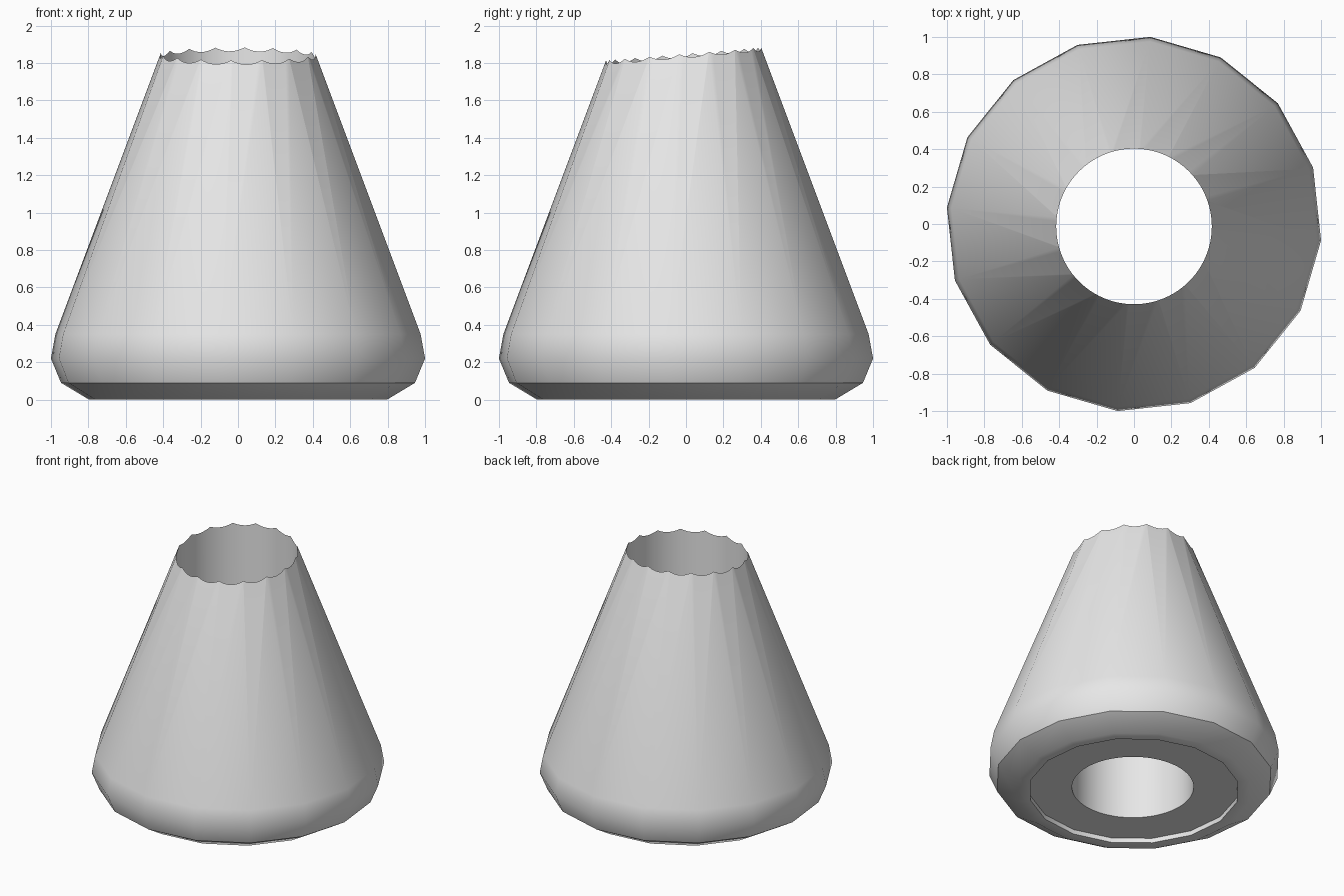
import bpy
import math

if "Cube" in bpy.data.objects:
    bpy.data.objects.remove(bpy.data.objects["Cube"], do_unlink=True)

SIDES = 16
PHASE = math.radians(-5)


def make_material(name, colour):
    mat = bpy.data.materials.new(name)
    mat.use_nodes = True
    mat.diffuse_color = colour
    mat.node_tree.nodes["Principled BSDF"].inputs["Base Color"].default_value = colour
    return mat


def lathe(name, profile):
    """Revolve (radius, height) points into a closed faceted solid."""
    verts, faces = [], []
    for r, z in profile:
        for i in range(SIDES):
            a = PHASE + math.tau * i / SIDES
            verts.append((r * math.cos(a), r * math.sin(a), z))
    for k in range(len(profile) - 1):
        for i in range(SIDES):
            j = (i + 1) % SIDES
            lo, hi = k * SIDES, (k + 1) * SIDES
            faces.append((lo + i, lo + j, hi + j, hi + i))
    faces.append(tuple(reversed(range(SIDES))))
    faces.append(tuple(range(len(verts) - SIDES, len(verts))))
    mesh = bpy.data.meshes.new(name)
    mesh.from_pydata(verts, [], faces)
    obj = bpy.data.objects.new(name, mesh)
    bpy.context.collection.objects.link(obj)
    return obj


# Tapered body: recessed underside, chamfered foot, rounded shoulder, long cone
body = lathe("tapered_body", [
    (0.72, 0.035), (0.72, 0.0), (0.80, 0.0), (0.95, 0.09),
    (1.004, 0.22), (0.98, 0.35), (0.265, 2.25),
])
body.data.materials.append(make_material("light_grey", (0.8, 0.8, 0.8, 1.0)))

# Round bore, slightly off centre, which leaves the scalloped top rim
bpy.ops.mesh.primitive_cylinder_add(vertices=96, radius=0.416, depth=4,
                                    location=(0, -0.013, 1))
cutter = bpy.context.object
cutter.name = "bore_cutter"
cutter.hide_render = True
cutter.data.materials.append(body.data.materials[0])

bore = body.modifiers.new("bore", "BOOLEAN")
bore.operation = "DIFFERENCE"
bore.solver = "EXACT"
bore.object = cutter

bpy.ops.object.select_all(action="DESELECT")
body.select_set(True)
bpy.context.view_layer.objects.active = body
bpy.ops.object.modifier_apply(modifier=bore.name)
bpy.data.objects.remove(cutter, do_unlink=True)
bpy.ops.object.shade_smooth_by_angle(angle=math.radians(35))
